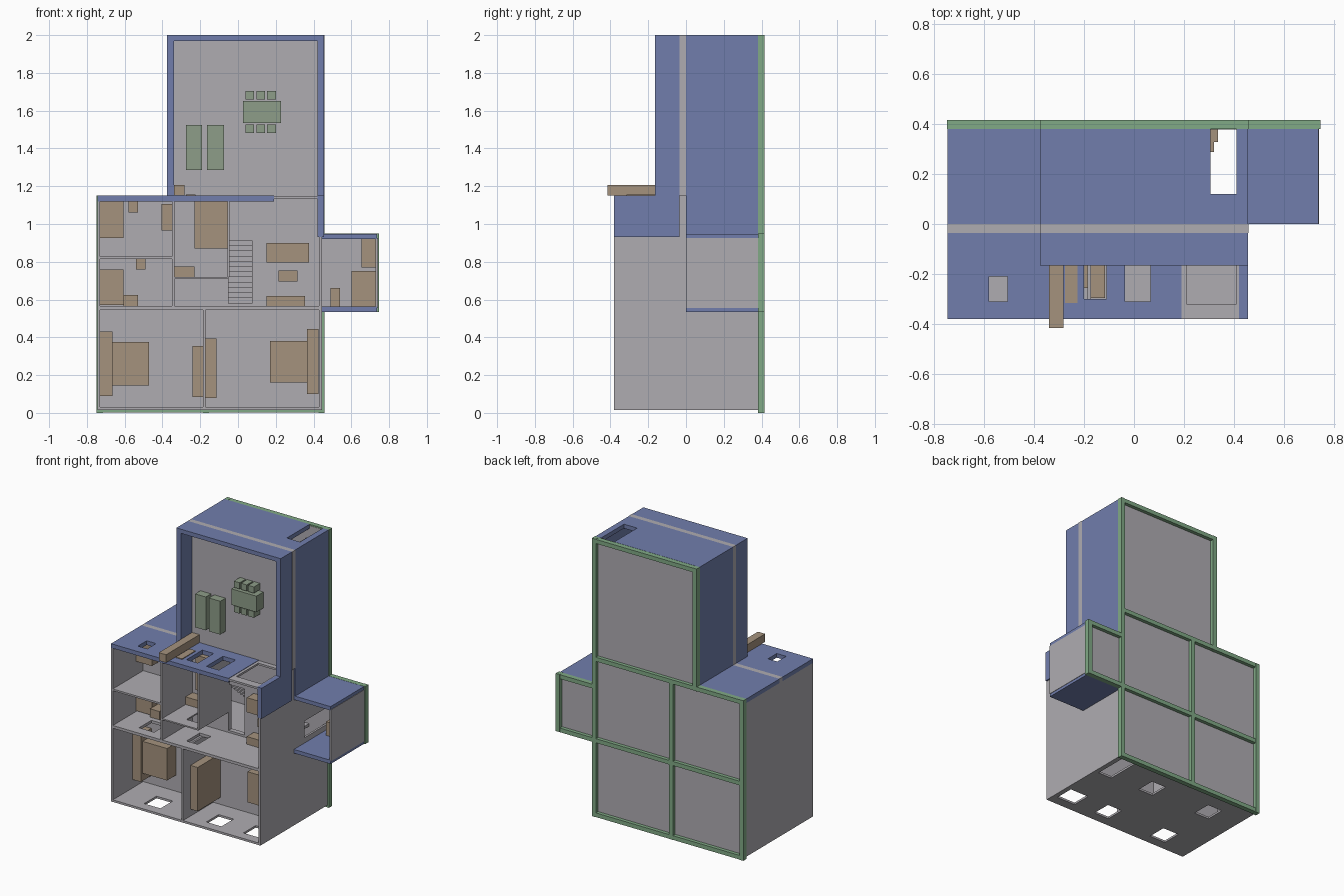
import bpy, bmesh

cube = bpy.data.objects.get("Cube")
if cube:
    bpy.data.objects.remove(cube)


def material(name, srgb):
    m = bpy.data.materials.new(name)
    col = [c ** 2.2 for c in srgb] + [1]
    m.use_nodes = True
    m.diffuse_color = col
    m.node_tree.nodes["Principled BSDF"].inputs["Base Color"].default_value = col
    return m


GREY = material("wall grey", (.68, .67, .69))
BLUE = material("wall blue", (.44, .49, .67))
GREEN = material("frame green", (.5, .66, .52))
BROWN = material("furniture brown", (.64, .57, .49))
SAGE = material("furniture sage", (.55, .61, .53))


def slab(name, mat, x, y, z, holes=(), axis=None):
    """Box from three ranges; holes are rectangles across the thin axis."""
    r = [x, y, z]
    if axis is None:
        axis = min(range(3), key=lambda i: r[i][1] - r[i][0])
    u, v = [i for i in range(3) if i != axis]
    cuts = []
    for k, i in enumerate((u, v)):
        vals = set(r[i])
        for h in holes:
            vals.update(c for c in h[k] if r[i][0] < c < r[i][1])
        cuts.append(sorted(vals))
    bm = bmesh.new()
    for a, b in zip(cuts[0], cuts[0][1:]):
        for c, d in zip(cuts[1], cuts[1][1:]):
            p, q = (a + b) / 2, (c + d) / 2
            if any(h[0][0] < p < h[0][1] and h[1][0] < q < h[1][1] for h in holes):
                continue
            corners = []
            for s, t in ((a, c), (b, c), (b, d), (a, d)):
                co = [0, 0, 0]
                co[axis], co[u], co[v] = r[axis][0], s, t
                corners.append(bm.verts.new(co))
            bm.faces.new(corners)
    bmesh.ops.remove_doubles(bm, verts=bm.verts, dist=1e-5)
    out = bmesh.ops.extrude_face_region(bm, geom=bm.faces[:], use_keep_orig=True)
    for g in out["geom"]:
        if isinstance(g, bmesh.types.BMVert):
            g.co[axis] = r[axis][1]
    bmesh.ops.recalc_face_normals(bm, faces=bm.faces)
    me = bpy.data.meshes.new(name)
    bm.to_mesh(me)
    bm.free()
    me.materials.append(mat)
    ob = bpy.data.objects.new(name, me)
    bpy.context.collection.objects.link(ob)
    return ob


FRONT, MID, BACK = -.38, -.035, .38
UP, LOW, FULL = (FRONT, MID), (0, BACK), (FRONT, BACK)
WIN_UP, WIN_LOW, DOOR = (-.31, -.17), (.12, .26), (.12, .38)

# Ground floor panels
slab("ground_floor_main", GREY, (-.74, .445), (.378, .39), (.015, 1.14))
slab("ground_floor_tower", GREY, (-.37, .45), (.378, .39), (1.14, 1.99))
slab("ground_floor_annexe", GREY, (.445, .735), (.378, .39), (.545, .94))

# Upper floor, with a stairwell
slab("upper_floor_main", GREY, (-.745, .445), (MID, 0), (.015, 1.15),
     [((-.05, .075), (.58, .94))])
slab("upper_floor_tower", GREY, (-.375, .457), (MID, 0), (1.15, 2))

# Outer grey walls
slab("left_wall", GREY, (-.745, -.73), FULL, (.015, 1.12))
slab("right_wall", GREY, (.43, .445), FULL, (.015, .93), [(DOOR, (.6, .72))])
slab("base_wall", GREY, (-.745, .445), FULL, (.015, .03),
     [((.26, .41), WIN_UP), ((-.035, .085), WIN_UP), ((-.53, -.4), WIN_UP),
      ((.3, .41), DOOR), ((-.06, .06), WIN_LOW), ((-.55, -.43), WIN_LOW)])

# Inner partitions
slab("middle_wall", GREY, (-.73, .43), FULL, (.545, .565),
     [((-.2, -.11), (-.3, -.15)), ((-.57, -.45), WIN_UP), ((.3, .41), DOOR)])
slab("bedroom_partition", GREY, (-.185, -.172), FULL, (.03, .545))
slab("left_partition", GREY, (-.35, -.337), UP, (.565, 1.12))
slab("bath_partition", GREY, (-.73, -.35), UP, (.815, .828))
slab("hall_partition", GREY, (-.337, -.05), UP, (.71, .72), [((-.2, -.11), (-.3, -.15))])
slab("stair_partition", GREY, (-.055, -.045), UP, (.72, 1.12))
slab("opening_wall", GREY, (.19, .42), UP, (1.133, 1.147), [((.21, .41), (-.32, -.07))])

# Blue walls of the wide part
slab("lower_roof_upper", BLUE, (-.745, .19), UP, (1.12, 1.15),
     [((-.58, -.505), (-.31, -.21)), ((-.2, -.11), (-.3, -.12)),
      ((-.035, .065), (-.31, -.12))])
slab("lower_roof_ground", BLUE, (-.745, .19), LOW, (1.12, 1.15))
slab("roof_strip", BROWN, (-.275, -.225), (-.315, -.16), (1.15, 1.155))

# Blue walls of the tower, in two storeys
for level, ys in (("upper", (-.165, MID)), ("ground", LOW)):
    door = [((.305, .41), DOOR)] if level == "ground" else []
    slab("tower_left_" + level, BLUE, (-.375, -.34), ys, (1.15, 1.97))
    slab("tower_right_" + level, BLUE, (.42, .455), ys, (1.15, 1.97))
    slab("tower_top_" + level, BLUE, (-.375, .455), ys, (1.97, 2), door, axis=2)
slab("corner_wall_upper", BLUE, (.42, .455), UP, (.93, 1.15))
slab("corner_wall_ground", BLUE, (.42, .455), LOW, (.93, 1.15))

# Annexe
slab("annexe_top", BLUE, (.445, .737), LOW, (.92, .948))
slab("annexe_bottom", BLUE, (.445, .737), LOW, (.535, .562))
slab("annexe_side", GREY, (.727, .74), LOW, (.555, .925))

# Green foundation beams behind the floors
for x, z0, z1 in ((-.732, 0, 1.152), (-.17, 0, 1.14), (.442, 0, 2), (-.36, 1.12, 2),
                  (.73, .535, .95)):
    slab("upright_beam", GREEN, (x - .016, x + .016), (BACK, .416), (z0, z1), axis=1)
for z, x0, x1 in ((.016, -.745, .457), (.55, -.745, .745), (1.136, -.745, .457),
                  (1.984, -.375, .457), (.934, .44, .745)):
    slab("cross_beam", GREEN, (x0, x1), (BACK, .4155), (z - .015, z + .015), axis=1)

# Stairs between the storeys
steps = 13
for i in range(steps):
    z = .58 + i * .36 / steps
    top = MID + (steps - 1 - i) * .41 / steps
    slab("stair_step", GREY, (-.07, .075), (top, BACK), (z, z + .36 / steps))


def furniture(name, mat, x, z, height, floor=MID):
    slab(name, mat, x, (floor - height, floor), z)


# Upper floor furniture
for name, x, z, h in (
        ("left_headboard", (-.73, -.665), (.09, .43), .12),
        ("left_bed", (-.665, -.47), (.145, .375), .1),
        ("right_bed", (.17, .365), (.16, .38), .1),
        ("right_headboard", (.365, .427), (.1, .445), .12),
        ("low_wardrobe", (-.24, -.185), (.085, .355), .22),
        ("tall_wardrobe", (-.172, -.115), (.08, .395), .26),
        ("bathtub", (-.73, -.605), (.925, 1.12), .08),
        ("washbasin", (-.58, -.53), (1.06, 1.12), .1),
        ("bath_cabinet", (-.405, -.35), (.965, 1.105), .1),
        ("shower_tray", (-.73, -.605), (.57, .76), .08),
        ("small_chest", (-.605, -.53), (.565, .625), .1),
        ("toilet", (-.54, -.49), (.76, .815), .08),
        ("wide_cupboard", (-.23, -.055), (.87, 1.12), .12),
        ("hall_bench", (-.337, -.23), (.72, .775), .08),
        ("sofa", (.15, .375), (.795, .9), .08),
        ("coffee_table", (.215, .315), (.695, .755), .05),
        ("sideboard", (.15, .355), (.565, .62), .08),
        ("chimney", (-.34, -.282), (1.15, 1.207), .38)):
    furniture(name, BROWN, x, z, h)

# Annexe and ground floor furniture
for name, x, z, h in (
        ("annexe_cabinet", (.655, .727), (.77, .92), .15),
        ("annexe_bed", (.6, .727), (.562, .75), .1),
        ("annexe_chair", (.49, .54), (.562, .66), .08),
        ("ground_bench_seat", (.285, .335), (1.7, 1.9), .05),
        ("ground_bench_back", (.285, .32), (1.7, 1.9), .09)):
    furniture(name, BROWN, x, z, h, .378)

# Tower lounge and dining set
for x in ((-.275, -.19), (-.165, -.075)):
    furniture("lounger", SAGE, x, (1.285, 1.525), .06)
furniture("dining_table", SAGE, (.027, .227), (1.535, 1.65), .08)
for i in range(3):
    x = .04 + i * .057
    for z in (1.483, 1.66):
        furniture("dining_chair", SAGE, (x, x + .046), (z, z + .045), .07)
